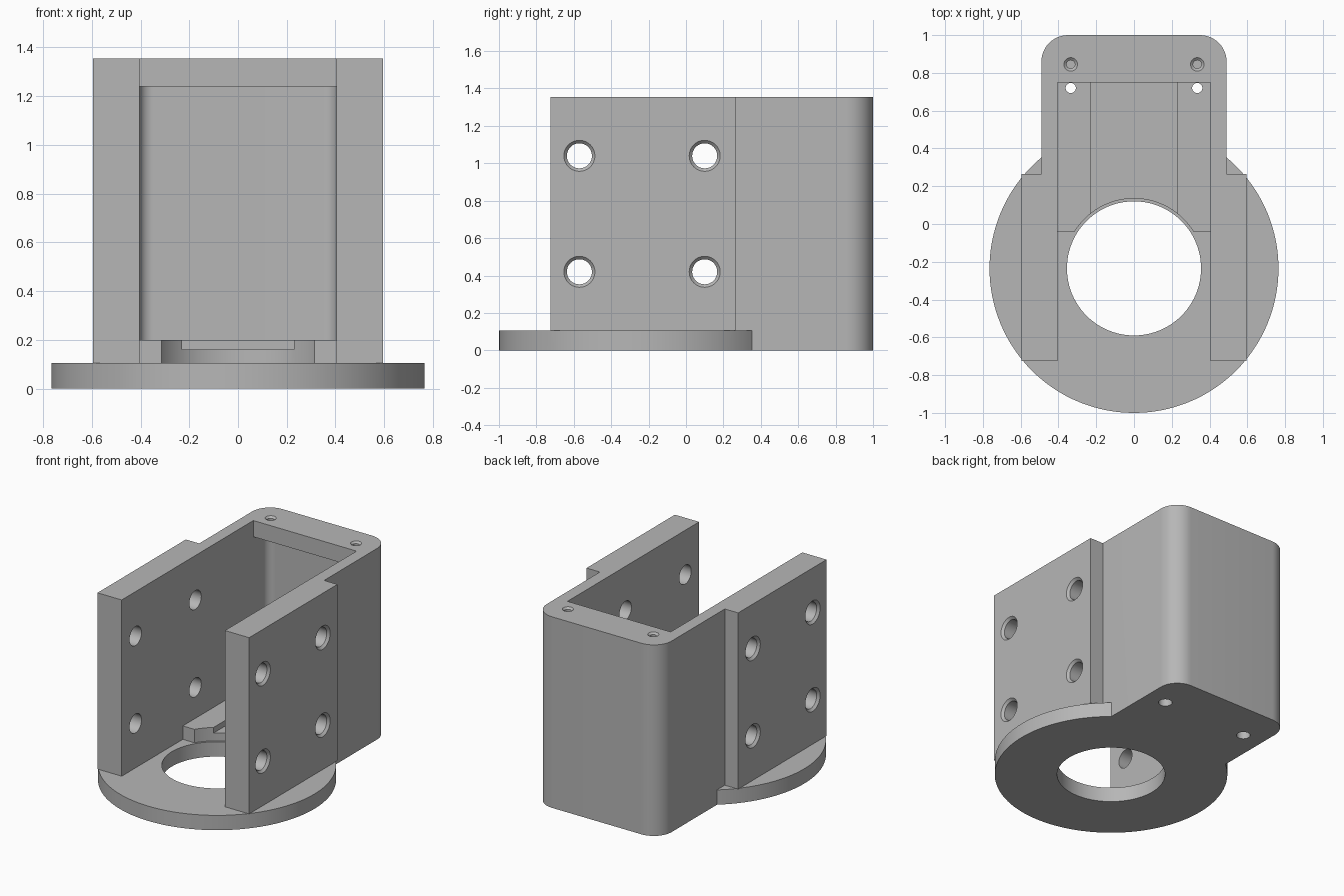
import bpy, bmesh, math

default = bpy.data.objects.get("Cube")
if default:
    bpy.data.objects.remove(default)

grey = bpy.data.materials.new("plain grey")
grey.use_nodes = True
colour = (0.47, 0.47, 0.47, 1)
grey.diffuse_color = colour
grey.node_tree.nodes["Principled BSDF"].inputs["Base Color"].default_value = colour


def finish(name, bm):
    bmesh.ops.recalc_face_normals(bm, faces=bm.faces)
    mesh = bpy.data.meshes.new(name)
    bm.to_mesh(mesh)
    bm.free()
    mesh.materials.append(grey)
    obj = bpy.data.objects.new(name, mesh)
    bpy.context.collection.objects.link(obj)
    return obj


def prism(name, points, z0, z1):
    bm = bmesh.new()
    face = bm.faces.new([bm.verts.new((x, y, z0)) for x, y in points])
    top = bmesh.ops.extrude_face_region(bm, geom=[face])["geom"]
    bmesh.ops.translate(bm, vec=(0, 0, z1 - z0),
                        verts=[v for v in top if isinstance(v, bmesh.types.BMVert)])
    return finish(name, bm)


def block(name, x0, x1, y0, y1, z0, z1):
    return prism(name, [(x0, y0), (x1, y0), (x1, y1), (x0, y1)], z0, z1)


def disc(name, x, y, r, z0, z1, n=96):
    ring = [(x + r * math.cos(2 * math.pi * i / n), y + r * math.sin(2 * math.pi * i / n))
            for i in range(n)]
    return prism(name, ring, z0, z1)


def round_back(name, half, y0, y1, r, z0, z1, n=12):
    """Block whose two back vertical corners are rounded."""
    arc = [(half - r + r * math.cos(math.pi / 2 * i / n),
            y1 - r + r * math.sin(math.pi / 2 * i / n)) for i in range(n + 1)]
    right = [(half, y0)] + arc
    return prism(name, right + [(-x, y) for x, y in reversed(right)], z0, z1)


def lathe(name, centre, profile, axis="Z", n=40):
    """Round cutter from (radius, distance) rings along an axis."""
    bm = bmesh.new()
    rings = []
    for r, d in profile:
        ring = []
        for i in range(n):
            u, v = r * math.cos(2 * math.pi * i / n), r * math.sin(2 * math.pi * i / n)
            p = (u, v, d) if axis == "Z" else (d, u, v)
            ring.append(bm.verts.new([a + b for a, b in zip(centre, p)]))
        rings.append(ring)
    for a, b in zip(rings, rings[1:]):
        for i in range(n):
            j = (i + 1) % n
            bm.faces.new((a[i], a[j], b[j], b[i]))
    bm.faces.new(rings[0])
    bm.faces.new(rings[-1])
    return finish(name, bm)


def combine(target, tool, operation):
    mod = target.modifiers.new(operation.lower(), "BOOLEAN")
    mod.operation, mod.solver, mod.object = operation, "EXACT", tool
    bpy.context.view_layer.objects.active = target
    bpy.ops.object.modifier_apply(modifier=mod.name)
    bpy.data.objects.remove(tool)


# Dimensions
ring_y, base_top, floor_top, height = -0.235, 0.105, 0.2, 1.355
inner, outer, wall = 0.405, 0.595, 0.49

# Housing: round-cornered box hollowed out, open at the front and top
body = round_back("bracket_housing", wall, -0.04, 1.0, 0.14, 0, height)
combine(body, round_back("cavity", inner, -1.2, 0.915, 0.055, floor_top, 1.24), "DIFFERENCE")
combine(body, block("top_opening", -inner, inner, -1.2, 0.75, 1.1, 1.6), "DIFFERENCE")
combine(body, block("floor_channel", -0.23, 0.23, -0.5, 0.9, 0.16, 0.4), "DIFFERENCE")

# Round base flange and thick side plates
combine(body, disc("base_flange", 0, ring_y, 0.765, 0, base_top, 128), "UNION")
for s in (-1, 1):
    x0, x1 = sorted((s * inner, s * outer))
    combine(body, block("side_plate", x0, x1, -0.725, 0.265, base_top, height), "UNION")

# Central opening, slightly wider through the raised floor
combine(body, disc("base_hole", 0, ring_y, 0.355, -0.2, 0.5), "DIFFERENCE")
combine(body, disc("floor_relief", 0, ring_y, 0.37, base_top, 0.5), "DIFFERENCE")

# Countersunk holes through the side plates
for s in (-1, 1):
    for y in (-0.57, 0.1):
        for z in (0.42, 1.04):
            profile = [(0.067, -s * 0.3), (0.067, -s * 0.016), (0.083, 0), (0.083, s * 0.1)]
            combine(body, lathe("side_hole", (s * outer, y, z), profile, "X"), "DIFFERENCE")

# Screw holes in the top lip, and floor holes counterbored from below
for s in (-1, 1):
    lip = [(0.022, -0.2), (0.022, -0.012), (0.036, 0), (0.036, 0.1)]
    combine(body, lathe("lip_hole", (s * 0.335, 0.845, height), lip), "DIFFERENCE")
    low = [(0.045, -0.1), (0.045, 0.08), (0.027, 0.08), (0.027, 0.4)]
    combine(body, lathe("floor_hole", (s * 0.335, 0.72, 0), low), "DIFFERENCE")

# Smooth the round surfaces, keep edges sharp
bpy.ops.object.select_all(action="DESELECT")
body.select_set(True)
bpy.context.view_layer.objects.active = body
bpy.ops.object.shade_smooth_by_angle(angle=math.radians(30))
